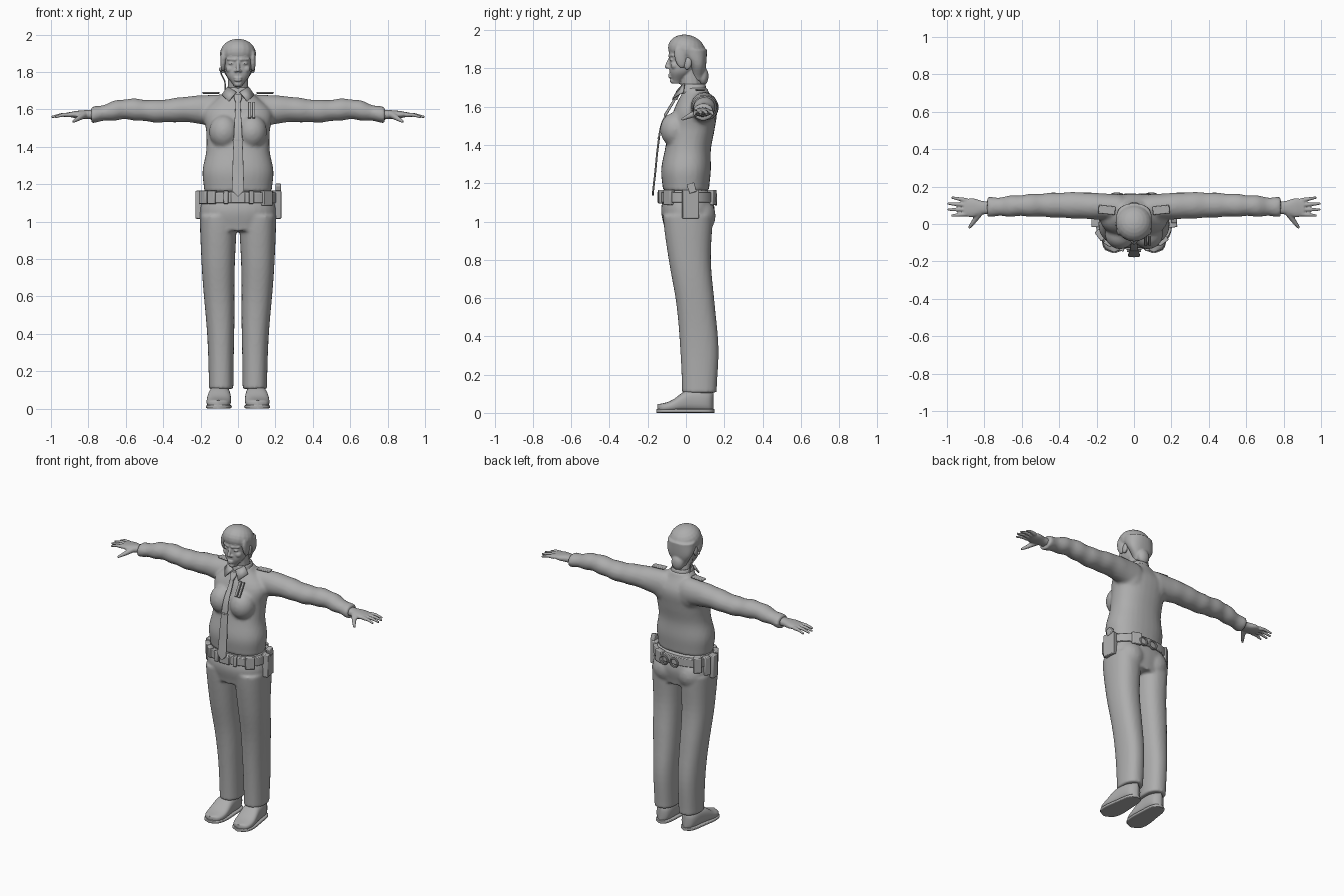
import bpy, bmesh, math
from mathutils import Vector, Matrix

cube = bpy.data.objects.get("Cube")
if cube:
    bpy.data.objects.remove(cube, do_unlink=True)

grey = bpy.data.materials.new("plain_grey")
grey.use_nodes = True
shade = (0.42, 0.42, 0.42, 1)
grey.diffuse_color = shade
grey.node_tree.nodes["Principled BSDF"].inputs["Base Color"].default_value = shade


def blend(t, *keys):
    """Smooth curve through evenly spaced key values, with t from start to end."""
    last = len(keys) - 1
    place = t * last
    i = min(int(place), last - 1)
    f = place - i
    before, after = keys[max(i - 1, 0)], keys[min(i + 2, last)]
    a, b = keys[i], keys[i + 1]
    slope_a, slope_b = (b - before) / 2, (after - a) / 2
    ease = f * f * (3 - 2 * f)
    return a + (b - a) * ease + f * (1 - f) * (slope_a * (1 - f) - slope_b * f)


def loft(bm, start, end, section, axis="z", power=2.3, steps=20, sides=32, capped=True):
    """Skin rounded sections; section(t) gives centre u, centre v, radius u, radius v."""
    rings = []
    for step in range(steps + 1):
        t = step / steps
        along = start + (end - start) * t
        cu, cv, ru, rv = section(t)
        ring = []
        for k in range(sides):
            angle = math.tau * k / sides
            c, s = math.cos(angle), math.sin(angle)
            u = cu + ru * math.copysign(abs(c) ** (2 / power), c)
            v = cv + rv * math.copysign(abs(s) ** (2 / power), s)
            point = {"z": (u, v, along), "x": (along, u, v), "y": (u, along, v)}[axis]
            ring.append(bm.verts.new(point))
        rings.append(ring)
    for low, high in zip(rings, rings[1:]):
        for k in range(sides):
            n = (k + 1) % sides
            bm.faces.new((low[k], low[n], high[n], high[k]))
    if capped:
        bm.faces.new(rings[0])
        bm.faces.new(rings[-1])


def ball(bm, centre, size, tilt=0):
    matrix = Matrix.Translation(centre) @ Matrix.Rotation(tilt, 4, "X") @ Matrix.Diagonal((*size, 1))
    bmesh.ops.create_uvsphere(bm, u_segments=20, v_segments=12, radius=1, matrix=matrix)


def rod(bm, start, end, radius_start, radius_end):
    start, end = Vector(start), Vector(end)
    turn = (end - start).to_track_quat("Z", "Y").to_matrix().to_4x4()
    bmesh.ops.create_cone(bm, cap_ends=True, segments=12, radius1=radius_start,
                          radius2=radius_end, depth=(end - start).length,
                          matrix=Matrix.Translation((start + end) / 2) @ turn)
    ball(bm, start, [radius_start] * 3)
    ball(bm, end, [radius_end] * 3)


def finish(bm, name, voxel=0, smooth=3, mirror=False, bevel=0, thickness=0):
    """Turn the mesh into a named object, optionally fused, mirrored or bevelled."""
    bmesh.ops.recalc_face_normals(bm, faces=bm.faces[:])
    mesh = bpy.data.meshes.new(name)
    bm.to_mesh(mesh)
    bm.free()
    mesh.materials.append(grey)
    part = bpy.data.objects.new(name, mesh)
    bpy.context.collection.objects.link(part)
    if thickness:
        part.modifiers.new("Thickness", "SOLIDIFY").thickness = thickness
    if bevel:
        rounding = part.modifiers.new("Bevel", "BEVEL")
        rounding.width, rounding.segments = bevel, 2
    if voxel:
        fuse = part.modifiers.new("Fuse", "REMESH")
        fuse.mode, fuse.voxel_size, fuse.use_smooth_shade = "VOXEL", voxel, True
        relax = part.modifiers.new("Relax", "SMOOTH")
        relax.factor, relax.iterations = 0.5, smooth
    if mirror:
        part.modifiers.new("Mirror", "MIRROR")
    bpy.ops.object.select_all(action="DESELECT")
    part.select_set(True)
    bpy.context.view_layer.objects.active = part
    bpy.ops.object.shade_smooth_by_angle(angle=math.radians(40))


def box(name, centre, size, turn=0, tilt=0, bevel=0.005, mirror=False):
    bm = bmesh.new()
    matrix = (Matrix.Translation(centre) @ Matrix.Rotation(turn, 4, "Z")
              @ Matrix.Rotation(tilt, 4, "X") @ Matrix.Diagonal((*size, 1)))
    bmesh.ops.create_cube(bm, size=1, matrix=matrix)
    finish(bm, name, bevel=bevel, mirror=mirror)


# Shirt: torso, chest, shoulder blades and sleeves fused together
def torso(t):
    return (0, blend(t, 0, 0, .01, .03, .05, .05),
            blend(t, .18, .19, .17, .17, .18, .07), blend(t, .12, .13, .12, .12, .11, .06))


def sleeve(t):
    fold = .004 * t * math.sin(40 * t)
    return (blend(t, .09, .1, .1, .09), blend(t, 1.59, 1.6, 1.59, 1.6, 1.57),
            blend(t, .07, .07, .06, .05) + fold, blend(t, .09, .07, .06, .055, .04) + fold)


bm = bmesh.new()
loft(bm, 1.16, 1.7, torso)
for side in (-1, 1):
    ball(bm, (side * .075, -.055, 1.48), (.08, .08, .09))
    ball(bm, (side * .09, .095, 1.58), (.08, .065, .1))
    loft(bm, side * .08, side * .785, sleeve, "x", power=2, steps=40)
finish(bm, "shirt", voxel=.011)


# Trousers: hips, seat and legs fused together
def hips(t):
    return 0, .01, blend(t, .19, .205, .18), blend(t, .12, .14, .12)


bm = bmesh.new()
loft(bm, .95, 1.165, hips)
for side in (-1, 1):
    ball(bm, (side * .09, .065, 1.03), (.095, .09, .1))
    loft(bm, 1.03, .105, lambda t: (
        side * blend(t, .105, .105, .093, .09), blend(t, .01, .02, .05, .07, .07),
        blend(t, .1, .09, .08, .07, .065), blend(t, .13, .11, .1, .1, .09)))
finish(bm, "trousers", voxel=.01)


# Shoes with flat soles
def shoe_width(t):
    return blend(t, .06, .06, .05, .045) * (1 - abs(2 * t - 1) ** 5) ** .5 + .005


def shoe_upper(t):
    top = blend(t, .04, .06, .11, .12, .1)
    return blend(t, .106, .093), top / 2 + .005, shoe_width(t), top / 2


def shoe_sole(t):
    return blend(t, .106, .093), .01, shoe_width(t) + .004, .01


bm = bmesh.new()
loft(bm, -.15, .145, shoe_upper, "y", power=2.6)
finish(bm, "shoe", mirror=True)
bm = bmesh.new()
loft(bm, -.155, .149, shoe_sole, "y", power=5)
finish(bm, "shoe_sole", mirror=True)

# Hands: palm, four fanned fingers and a lowered thumb
bm = bmesh.new()
loft(bm, .76, .91, lambda t: (.087, 1.572, blend(t, .034, .036, .05, .045),
                              blend(t, .026, .024, .02, .012)), "x")
for finger in range(4):
    spread = finger - 1.5
    base = Vector((.9, .09 + .025 * spread, 1.571))
    tip = Vector((.995 - .01 * spread ** 2, .093 + .032 * spread, 1.56))
    knuckle = base.lerp(tip, .5) + Vector((0, 0, .005))
    rod(bm, base, knuckle, .0125, .01)
    rod(bm, knuckle, tip, .01, .007)
thumb_joint = (.855, .015, 1.55)
rod(bm, (.825, .06, 1.57), thumb_joint, .019, .013)
rod(bm, thumb_joint, (.88, -.018, 1.535), .013, .008)
finish(bm, "hand", voxel=.005, smooth=2, mirror=True)


# Head and neck with face features
def jaw(t):
    return (0, blend(t, -.05, -.025, -.005, 0),
            blend(t, .02, .062, .074, .083), blend(t, .02, .06, .08, .09))


bm = bmesh.new()
loft(bm, 1.72, 1.9, jaw)
ball(bm, (0, 0, 1.87), (.083, .09, .095))
rod(bm, (0, .035, 1.66), (0, .02, 1.78), .058, .053)
rod(bm, (0, -.084, 1.85), (0, -.1, 1.81), .008, .011)
for lip in (1.755, 1.768):
    ball(bm, (0, -.082, lip), (.022, .012, .006))
ball(bm, (0, -.068, 1.735), (.02, .016, .015))
for side in (-1, 1):
    ball(bm, (side * .012, -.09, 1.805), (.008, .01, .007))
    ball(bm, (side * .042, -.058, 1.815), (.024, .022, .022))
    rod(bm, (side * .015, -.086, 1.866), (side * .055, -.07, 1.868), .008, .006)
    ball(bm, (side * .035, -.074, 1.845), (.017, .012, .007))
    ball(bm, (side * .081, .01, 1.825), (.011, .02, .032), tilt=-.2)
finish(bm, "head", voxel=.0045, smooth=2)


# Hair swept back into a bun, with combed ridges
def back_hair(t):
    return 0, blend(t, .06, .06, .03), blend(t, .04, .085, .095), blend(t, .03, .045, .08)


bm = bmesh.new()
loft(bm, 1.735, 1.9, back_hair)
ball(bm, (0, .004, 1.897), (.097, .1, .078), tilt=-.3)
ball(bm, (0, .088, 1.76), (.042, .03, .05))
for side in (-1, 1):
    ball(bm, (side * .08, -.03, 1.86), (.015, .03, .06), tilt=.2)
    for lock in (.02, .045, .07):
        x = side * lock
        rod(bm, (x, -.08 + lock / 2, 1.93), (x, .02, 1.975 - lock / 2), .006, .006)
finish(bm, "hair", voxel=.006, smooth=2)

# Collar band and points
bm = bmesh.new()
loft(bm, 1.67, 1.718, lambda t: (0, .038, blend(t, .075, .062), blend(t, .072, .064)),
     steps=4, capped=False)
finish(bm, "collar_band", thickness=.006)
bm = bmesh.new()
corners = ((.008, -.037, 1.69), (.055, -.005, 1.718), (.085, -.012, 1.675), (.048, -.066, 1.64))
bm.faces.new([bm.verts.new(corner) for corner in corners])
finish(bm, "collar_point", thickness=.007, mirror=True)


# Tie hanging free of the shirt, with a pointed end, knot and clip
def tie(t):
    width = blend(t, .034, .03, .026, .02, .013) * min(1, .1 + 15 * t)
    return 0, blend(t, -.173, -.16, -.147, -.125, -.063), width, .005


bm = bmesh.new()
loft(bm, 1.135, 1.64, tie, power=4, steps=32)
finish(bm, "tie")
bm = bmesh.new()
loft(bm, 1.635, 1.682, lambda t: (0, blend(t, -.06, -.037), blend(t, .013, .021, .019), .014), power=3)
finish(bm, "tie_knot")
box("tie_clip", (0, -.144, 1.435), (.058, .009, .01), bevel=.002)

# Chest pens and shoulder straps
for x in (.062, .084):
    box("chest_pen", (x, -.085, 1.595), (.016, .014, .1), tilt=-.55, bevel=.003)
box("shoulder_strap", (.145, .075, 1.688), (.09, .045, .01), turn=.1, mirror=True)

# Belt, buckle and the equipment around it
belt_x, belt_y, belt_top = .205, .145, 1.165
bm = bmesh.new()
loft(bm, 1.1, 1.155, lambda t: (0, .008, belt_x, belt_y), steps=1, sides=48)
finish(bm, "belt", bevel=.004)
box("buckle", (0, -.142, 1.127), (.075, .016, .058))
gear = {"radio": (180, .05, .15), "baton_case": (160, .04, .12), "glove_pouch": (140, .05, .1),
        "side_pouch": (208, .06, .07), "front_pouch": (228, .045, .07), "right_keeper": (252, .025, .07),
        "left_keeper": (290, .025, .07), "magazine_pouch": (318, .06, .08),
        "holster": (6, .085, .15), "rear_pouch": (62, .06, .08)}
for name, (degrees, width, height) in gear.items():
    angle = math.radians(degrees)
    c, s = math.cos(angle), math.sin(angle)
    facing = math.atan2(s / belt_y, c / belt_x) + math.pi / 2
    depth = .02 + height / 6
    box(name, (belt_x * c, belt_y * s + .008, belt_top - height / 2), (width, depth, height), facing)
box("holster_grip", (.215, .03, 1.175), (.03, .04, .05), tilt=.3)

# Cuffs at the back of the belt
for x in (.055, -.02):
    bpy.ops.mesh.primitive_torus_add(major_radius=.027, minor_radius=.006, major_segments=24,
                                     minor_segments=8, location=(x, .157, 1.115),
                                     rotation=(math.pi / 2, 0, 0))
    bpy.context.object.name = "cuff_ring"
    bpy.context.object.data.materials.append(grey)
    bpy.ops.object.shade_smooth_by_angle()

# Earpiece and its lead on the right side
bm = bmesh.new()
lead = [(-.093, 0, 1.815), (-.09, .02, 1.79), (-.07, .05, 1.75), (-.067, .06, 1.69)]
for start, end in zip(lead, lead[1:]):
    rod(bm, start, end, .004, .004)
ball(bm, lead[0], [.01] * 3)
finish(bm, "earpiece")
